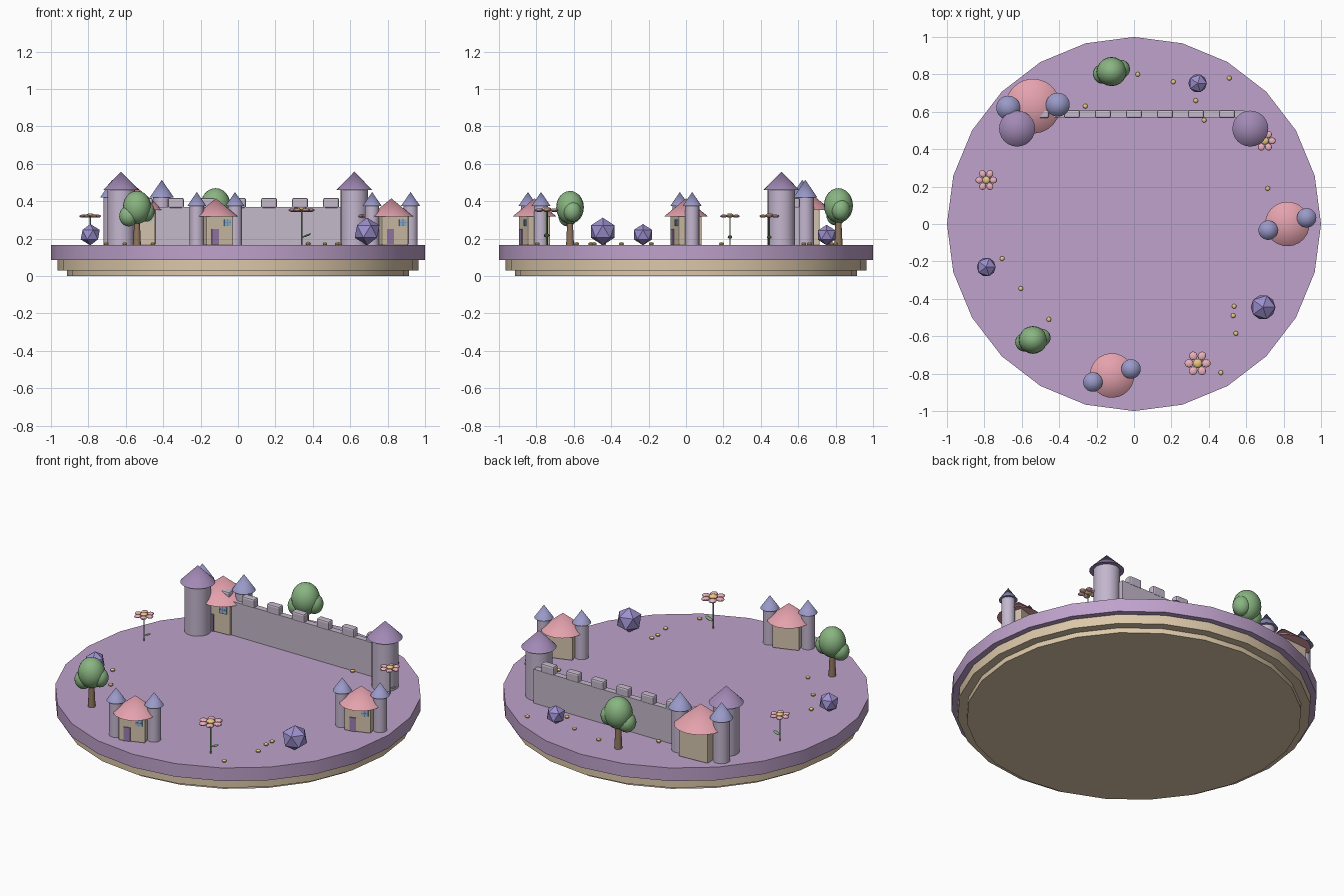
import bpy, bmesh
from math import cos, sin, pi
from mathutils import Matrix, Vector

if "Cube" in bpy.data.objects:
    bpy.data.objects.remove(bpy.data.objects["Cube"])

G = 0.165  # ground height (top of the disc)


def material(name, rgb):
    m = bpy.data.materials.new(name)
    m.diffuse_color = (*rgb, 1)
    m.use_nodes = True
    m.node_tree.nodes["Principled BSDF"].inputs["Base Color"].default_value = m.diffuse_color
    return m


LILAC = material("lilac_ground", (0.52, 0.36, 0.60))
SAND = material("sand", (0.72, 0.58, 0.40))
STONE = material("stone", (0.56, 0.49, 0.60))
TOWER = material("tower_stone", (0.55, 0.47, 0.62))
PLUM = material("plum_roof", (0.36, 0.25, 0.46))
PINK = material("pink_roof", (0.78, 0.36, 0.42))
BLUE = material("blue_roof", (0.32, 0.32, 0.58))
CREAM = material("house_wall", (0.66, 0.55, 0.42))
DOOR = material("door_purple", (0.32, 0.20, 0.42))
GLASS = material("window_blue", (0.22, 0.52, 0.72))
GREEN = material("leaf_green", (0.25, 0.46, 0.22))
BARK = material("bark", (0.28, 0.18, 0.11))
CRYSTAL = material("crystal_violet", (0.34, 0.28, 0.62))
PETAL = material("petal_pink", (0.85, 0.45, 0.52))
GOLD = material("gold", (0.82, 0.58, 0.22))


def finish(name, bm, mat, frame, smooth=True, bevel=0):
    """Turn a bmesh into a named object placed in the given frame."""
    bm.transform(frame)
    me = bpy.data.meshes.new(name)
    bm.to_mesh(me)
    bm.free()
    ob = bpy.data.objects.new(name, me)
    bpy.context.collection.objects.link(ob)
    me.materials.append(mat)
    if bevel:
        mod = ob.modifiers.new("soft_edges", "BEVEL")
        mod.width, mod.segments = bevel, 2
    if smooth:
        bpy.context.view_layer.objects.active = ob
        ob.select_set(True)
        bpy.ops.object.shade_smooth_by_angle()
        ob.select_set(False)
    return ob


def frame_at(x, y, z=G, turn=0, scale=1):
    return Matrix.Translation((x, y, z)) @ Matrix.Rotation(turn, 4, "Z") @ Matrix.Scale(scale, 4)


def cone(name, mat, frame, r1, r2, z0, z1, x=0, y=0, n=24):
    bm = bmesh.new()
    bmesh.ops.create_cone(bm, cap_ends=True, segments=n, radius1=r1, radius2=r2, depth=z1 - z0,
                          matrix=Matrix.Translation((x, y, (z0 + z1) / 2)))
    return finish(name, bm, mat, frame)


def box(name, mat, frame, centre, size, bevel=0):
    bm = bmesh.new()
    bmesh.ops.create_cube(bm, size=1, matrix=Matrix.Translation(centre) @ Matrix.Diagonal((*size, 1)))
    return finish(name, bm, mat, frame, smooth=False, bevel=bevel)


def ball(name, mat, frame, centre, radii, tilt=0, turn=0, seg=20):
    bm = bmesh.new()
    m = (Matrix.Translation(centre) @ Matrix.Rotation(turn, 4, "Z") @ Matrix.Rotation(tilt, 4, "Y")
         @ Matrix.Diagonal((*radii, 1)))
    bmesh.ops.create_uvsphere(bm, u_segments=seg, v_segments=seg // 2 + 2, radius=1, matrix=m)
    return finish(name, bm, mat, frame)


# Round stepped base
world = Matrix.Identity(4)
cone("ground_disc", LILAC, world, 1, 1, 0.086, G)
cone("base_rim", SAND, world, 0.965, 0.965, 0.03, 0.086)
cone("base_foot", SAND, world, 0.915, 0.915, 0, 0.03)

# Castle wall with merlons between two towers
box("castle_wall", STONE, world, (0, 0.588, 0.267), (1.18, 0.036, 0.204))
for i in range(7):
    box("wall_merlon", STONE, world, ((i - 3) * 0.166, 0.588, 0.39), (0.085, 0.044, 0.056), bevel=0.01)
for x in (-0.625, 0.622):
    f = frame_at(x, 0.51)
    cone("tower_body", TOWER, f, 0.073, 0.073, 0, 0.3)
    cone("tower_roof", PLUM, f, 0.096, 0, 0.295, 0.393)


# Houses: box body, cone roof, two side turrets, door and window
def house(x, y, turn, scale):
    f = frame_at(x, y, G, turn, scale)
    box("house_body", CREAM, f, (0, 0, 0.08), (0.152, 0.13, 0.16), bevel=0.006)
    cone("house_roof", PINK, f, 0.119, 0, 0.152, 0.25)
    for s in (-1, 1):
        cone("turret_body", TOWER, f, 0.038, 0.038, 0, 0.212, x=s * 0.108)
        cone("turret_roof", BLUE, f, 0.052, 0, 0.208, 0.284, x=s * 0.108)
    box("house_door", DOOR, f, (-0.027, -0.066, 0.044), (0.038, 0.01, 0.082))
    box("house_window", GLASS, f, (0.042, -0.066, 0.12), (0.038, 0.01, 0.036))
    box("window_bar_upright", DOOR, f, (0.042, -0.071, 0.12), (0.004, 0.004, 0.036))
    box("window_bar_cross", DOOR, f, (0.042, -0.071, 0.12), (0.038, 0.004, 0.004))


house(-0.54, 0.63, 0.06, 1.23)
house(0.82, 0.0, 0.31, 1)
house(-0.118, -0.81, 0.33, 1)


# Trees: tapered trunk with three foliage blobs
def tree(x, y, scale):
    f = frame_at(x, y, G, 0, scale)
    cone("tree_trunk", BARK, f, 0.021, 0.014, 0, 0.15, n=12)
    ball("tree_crown", GREEN, f, (0, 0, 0.202), (0.076, 0.074, 0.088))
    ball("tree_crown_left", GREEN, f, (-0.045, -0.012, 0.155), (0.05, 0.05, 0.055))
    ball("tree_crown_right", GREEN, f, (0.046, 0.012, 0.18), (0.048, 0.048, 0.055))


tree(-0.54, -0.62, 1)
tree(-0.12, 0.815, 1.05)

# Faceted crystals
for x, y, r in ((0.69, -0.445, 0.074), (-0.79, -0.23, 0.057), (0.34, 0.752, 0.055)):
    bm = bmesh.new()
    bmesh.ops.create_icosphere(bm, subdivisions=1, radius=r)
    finish("crystal", bm, CRYSTAL, frame_at(x, y, G + r - 0.001), smooth=False)


# Flowers: stem, leaf, gold centre and six petals
def flower(x, y, scale):
    f = frame_at(x, y, G, 0, scale)
    cone("flower_stem", GREEN, f, 0.004, 0.004, 0, 0.19, n=8)
    ball("flower_leaf", GREEN, f, (0.028, 0, 0.052), (0.025, 0.015, 0.005), tilt=-0.4, seg=12)
    ball("flower_centre", GOLD, f, (0, 0, 0.191), (0.025, 0.025, 0.014), seg=14)
    for i in range(6):
        a = i * pi / 3
        ball("flower_petal", PETAL, f, (0.046 * cos(a), 0.046 * sin(a), 0.187),
             (0.024, 0.022, 0.01), turn=a, seg=12)


flower(0.34, -0.745, 1)
flower(-0.79, 0.235, 0.83)
flower(0.70, 0.445, 0.83)

# Small gold pebbles scattered around
pebbles = ((0.02, 0.80), (-0.26, 0.63), (0.21, 0.76), (0.51, 0.78), (0.33, 0.66), (0.375, 0.555),
           (0.715, 0.19), (0.535, -0.44), (0.53, -0.49), (0.545, -0.585), (0.465, -0.795),
           (-0.455, -0.51), (-0.605, -0.345), (-0.705, -0.185))
for x, y in pebbles:
    ball("pebble", GOLD, frame_at(x, y), (0, 0, 0.007), (0.013, 0.013, 0.009), seg=10)
